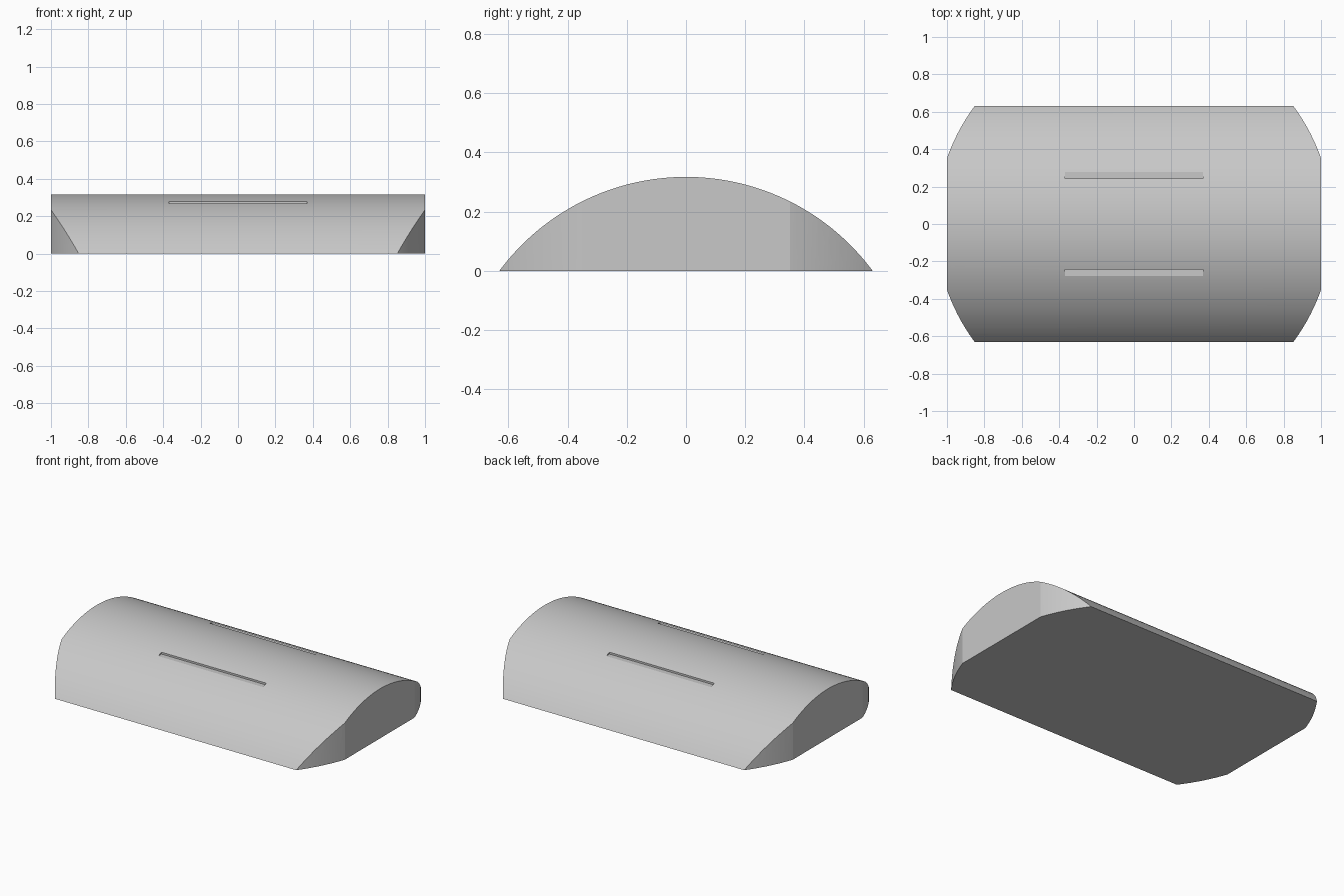
import bpy, bmesh, math
from mathutils import Matrix

cube = bpy.data.objects.get("Cube")
if cube:
    bpy.data.objects.remove(cube, do_unlink=True)

HALF_LEN, HALF_WIDTH, HEIGHT = 1.0, 0.63, 0.317
RADIUS = (HALF_WIDTH ** 2 + HEIGHT ** 2) / (2 * HEIGHT)   # vault radius
CORNER_RADIUS = 1.06                                       # plan radius at the corners

grey = bpy.data.materials.new("light grey")
grey.use_nodes = True
colour = (0.58, 0.58, 0.58, 1)
grey.diffuse_color = colour
grey.node_tree.nodes["Principled BSDF"].inputs["Base Color"].default_value = colour


def prism(name, points, direction):
    """Extrude a closed outline of 3D points along a direction."""
    bm = bmesh.new()
    face = bm.faces.new([bm.verts.new(p) for p in points])
    moved = bmesh.ops.extrude_face_region(bm, geom=[face])["geom"]
    bmesh.ops.translate(bm, vec=direction,
                        verts=[v for v in moved if isinstance(v, bmesh.types.BMVert)])
    bmesh.ops.recalc_face_normals(bm, faces=bm.faces)
    return finish(name, bm)


def box(name, size, centre):
    bm = bmesh.new()
    bmesh.ops.create_cube(bm, size=1, matrix=Matrix.Translation(centre) @ Matrix.Diagonal((*size, 1)))
    return finish(name, bm)


def finish(name, bm):
    mesh = bpy.data.meshes.new(name)
    bm.to_mesh(mesh)
    bm.free()
    mesh.materials.append(grey)
    obj = bpy.data.objects.new(name, mesh)
    bpy.context.collection.objects.link(obj)
    return obj


def cut(target, tool, operation):
    """Apply a boolean and discard its tool."""
    tool.hide_render = True
    mod = target.modifiers.new("cut", "BOOLEAN")
    mod.operation, mod.object, mod.solver = operation, tool, "EXACT"
    bpy.ops.object.select_all(action="DESELECT")
    target.select_set(True)
    bpy.context.view_layer.objects.active = target
    bpy.ops.object.modifier_apply(modifier=mod.name)
    bpy.data.objects.remove(tool, do_unlink=True)


# Vaulted body: circular segment swept along its length
half_angle = math.asin(HALF_WIDTH / RADIUS)
steps = 64
arc = []
for i in range(steps + 1):
    a = half_angle * (2 * i / steps - 1)
    arc.append((-HALF_LEN, RADIUS * math.sin(a), RADIUS * math.cos(a) - RADIUS + HEIGHT))
body = prism("vaulted_body", arc, (2 * HALF_LEN, 0, 0))

# Rounded corners: trim the plan to a large circle
disc = [(CORNER_RADIUS * math.cos(math.tau * i / 160),
         CORNER_RADIUS * math.sin(math.tau * i / 160), -0.5) for i in range(160)]
cut(body, prism("corner_trim", disc, (0, 0, 1.5)), "INTERSECT")

# Long shallow notches on both slopes
for side in (-1, 1):
    cut(body, box("notch_cutter", (0.74, 0.1, 0.1), (0, side * 0.293, 0.3165)), "DIFFERENCE")

bpy.ops.object.shade_smooth_by_angle(angle=math.radians(15))
